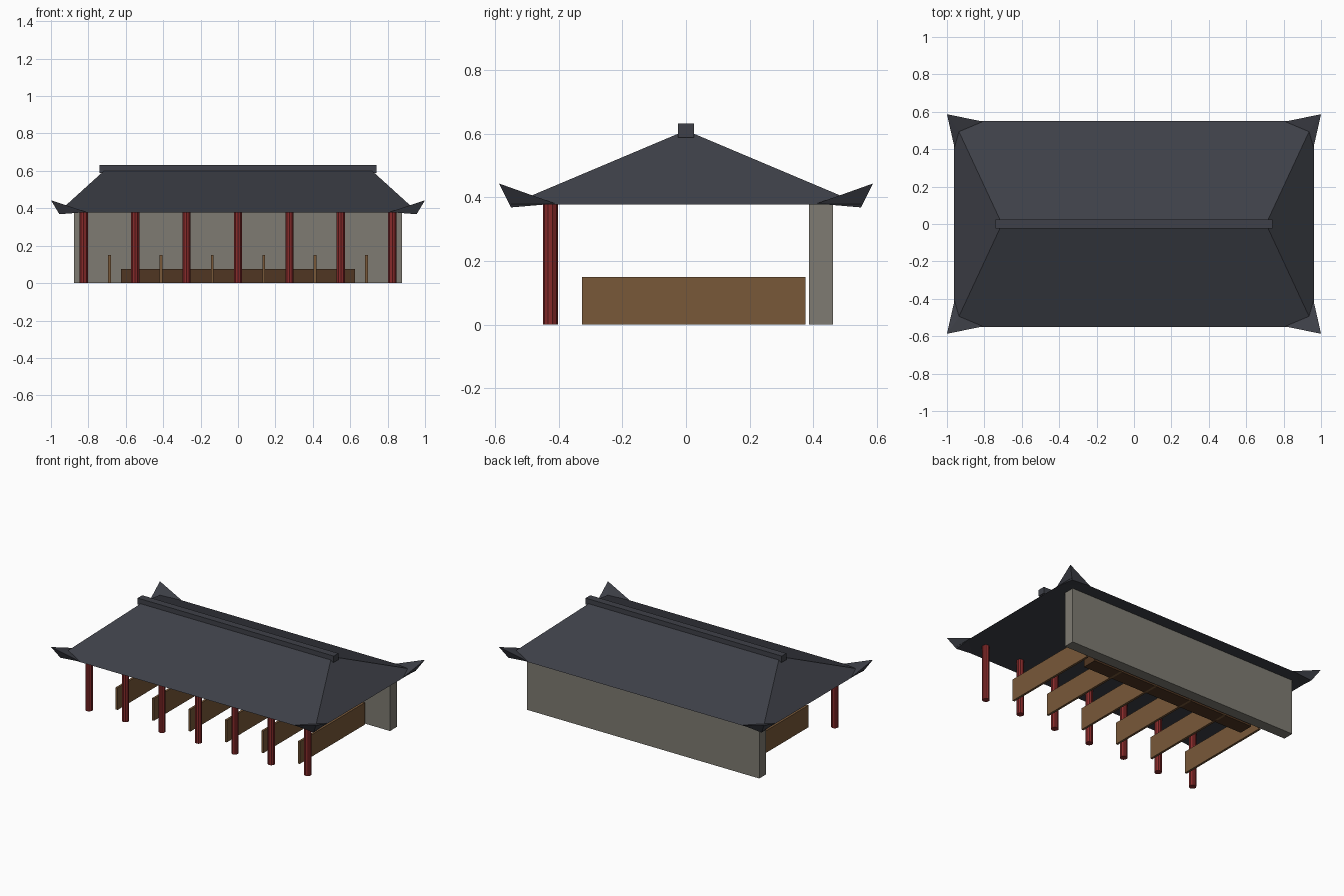
import bpy, bmesh, math
from mathutils import Matrix

if "Cube" in bpy.data.objects:
    bpy.data.objects.remove(bpy.data.objects["Cube"])


def mat(name, rgb):
    m = bpy.data.materials.new(name)
    lin = [(c / 255 / 12.92 if c / 255 <= 0.04045 else ((c / 255 + 0.055) / 1.055) ** 2.4) for c in rgb]
    m.diffuse_color = (*lin, 1)
    m.use_nodes = True
    m.node_tree.nodes["Principled BSDF"].inputs["Base Color"].default_value = m.diffuse_color
    return m


TILE = mat("dark roof tile", (62, 64, 72))
RED = mat("red lacquer", (134, 42, 42))
STONE = mat("grey plaster", (126, 123, 114))
WOOD = mat("brown wood", (120, 88, 57))
DARK = mat("dark brown wood", (80, 54, 34))


def finish(name, bm, material):
    bmesh.ops.recalc_face_normals(bm, faces=bm.faces)
    me = bpy.data.meshes.new(name)
    bm.to_mesh(me)
    bm.free()
    me.materials.append(material)
    ob = bpy.data.objects.new(name, me)
    bpy.context.collection.objects.link(ob)
    return ob


def box(name, x0, x1, y0, y1, z0, z1, material):
    bm = bmesh.new()
    bmesh.ops.create_cube(bm, size=1)
    for v in bm.verts:
        v.co = (x1 if v.co.x > 0 else x0, y1 if v.co.y > 0 else y0, z1 if v.co.z > 0 else z0)
    return finish(name, bm, material)


def hull(name, pts, material):
    bm = bmesh.new()
    for p in pts:
        bm.verts.new(p)
    bmesh.ops.convex_hull(bm, input=bm.verts)
    bmesh.ops.dissolve_limit(bm, angle_limit=0.002, verts=bm.verts, edges=bm.edges)
    return finish(name, bm, material)


EAVE = 0.378

# hipped roof and ridge beam
hull("hipped_roof", [(sx * 0.962, sy * 0.55, EAVE) for sx in (-1, 1) for sy in (-1, 1)]
     + [(-0.706, 0, 0.61), (0.706, 0, 0.61)], TILE)
box("roof_ridge", -0.74, 0.74, -0.025, 0.025, 0.588, 0.632, TILE)

# upturned eave corners
for sx in (-1, 1):
    for sy in (-1, 1):
        pts = [(1.0, 0.587, 0.443), (0.955, 0.55, 0.368), (0.81, 0.548, 0.38),
               (0.96, 0.41, 0.38), (0.936, 0.497, 0.403)]
        hull("upturned_corner", [(sx * x, sy * y, z) for x, y, z in pts], TILE)

# front columns
for i in range(7):
    bm = bmesh.new()
    bmesh.ops.create_cone(bm, cap_ends=True, segments=10, radius1=0.0235, radius2=0.0235, depth=EAVE,
                          matrix=Matrix.Translation(((i - 3) * 0.275, -0.426, EAVE / 2)))
    finish("column", bm, RED)

# back wall
box("back_wall", -0.876, 0.876, 0.387, 0.461, 0, EAVE, STONE)

# stall partitions
for i in range(6):
    x = (i - 2.5) * 0.275
    box("stall_partition", x - 0.0075, x + 0.0075, -0.327, 0.375, 0, 0.15, WOOD)

# low trough along the wall
box("trough", -0.625, 0.625, 0.27, 0.37, 0, 0.076, DARK)
